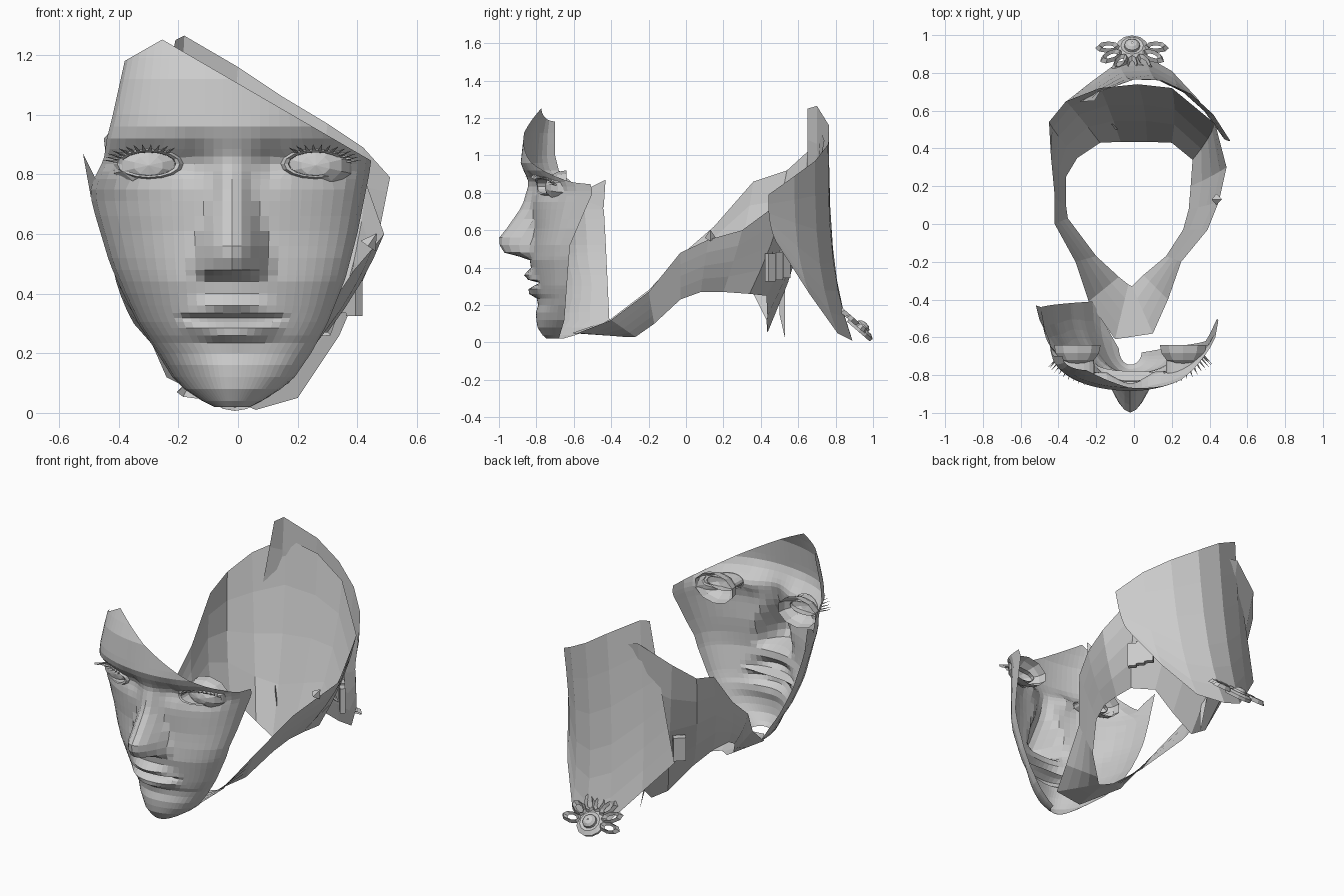
import bpy, bmesh, math
from mathutils import Vector, Matrix

if "Cube" in bpy.data.objects:
    bpy.data.objects.remove(bpy.data.objects["Cube"])

CX = -0.02                                   # symmetry line of the face


def finish(name, bm):
    bmesh.ops.recalc_face_normals(bm, faces=bm.faces)
    me = bpy.data.meshes.new(name)
    bm.to_mesh(me)
    bm.free()
    ob = bpy.data.objects.new(name, me)
    bpy.context.collection.objects.link(ob)
    return ob


def lerp(table, z):
    if z <= table[0][0]:
        return table[0][1]
    for (a, va), (b, vb) in zip(table, table[1:]):
        if z <= b:
            return va + (vb - va) * (z - a) / (b - a)
    return table[-1][1]


def grid(bm, rows, closed=False):
    vs = [[bm.verts.new(p) for p in r] for r in rows]
    n = len(vs[0])
    for a, b in zip(vs, vs[1:]):
        for i in range(n if closed else n - 1):
            j = (i + 1) % n
            bm.faces.new((a[i], a[j], b[j], b[i]))


def bump(d, s):
    return math.exp(-(d / s) ** 2)


# Face profiles over height: centre line, nose, half widths and rim depth per side
CENTRE = [(.02, -.745), (.06, -.79), (.15, -.805), (.22, -.785), (.26, -.805), (.44, -.835),
          (.6, -.82), (.85, -.83), (.95, -.885), (1.13, -.865), (1.27, -.79)]
NOSE = [(.44, 0), (.46, .06), (.48, .14), (.53, .175), (.56, .175), (.73, .05), (.85, .01), (.9, 0)]
NOSE_W = [(.44, .13), (.5, .14), (.6, .12), (.7, .08), (.85, .06)]
W = {-1: [(.02, .06), (.06, .14), (.12, .2), (.2, .25), (.3, .315), (.4, .365), (.5, .41),
          (.7, .47), (.76, .475), (.85, .43), (.92, .42), (1.0, .4), (1.18, .36), (1.27, .34)],
     1: [(.02, .06), (.06, .14), (.12, .21), (.2, .265), (.3, .32), (.45, .38), (.6, .42),
         (.8, .46), (.87, .47), (1.0, .42)]}
RIM = {-1: [(.02, -.66), (.06, -.52), (.12, -.41), (.55, -.43), (.73, -.44), (.82, -.58), (.92, -.68), (1.0, -.7), (1.27, -.7)],
       1: [(.02, -.68), (.12, -.65), (.4, -.63), (.52, -.62), (.8, -.5), (.87, -.52), (1.0, -.65), (1.27, -.7)]}
EYE_X, EYE_Z, EYE_A, EYE_B = .28, .835, .105, .045


def face_y(dx, z):
    s = -1 if dx < 0 else 1
    d = abs(dx)
    w, rim, yc = lerp(W[s], z), lerp(RIM[s], z), lerp(CENTRE, z)
    y = rim - (rim - yc) * math.sqrt(max(0, 1 - (d / w) ** 2))
    y -= lerp(NOSE, z) * max(0, 1 - (d / lerp(NOSE_W, z)) ** 2) ** 1.4
    q = (d / .19) ** 2                       # lips close towards the corners
    zl = (z - .318) * (1 + .6 * q)
    lips = .05 * bump(zl - .034, .024) + .042 * bump(zl + .046, .026) - .045 * bump(zl, .011)
    y -= lips * max(0, 1 - q) ** 1.3
    y += .035 * bump(d - EYE_X, .11) * bump(z - EYE_Z, .05)
    y += .03 * bump(d - .13, .05) * bump(z - .84, .06)
    return y


# Face mask: sheet with eye openings and an oblique cut across the brow
fr = [0, .07, .14, .21, .28, .36, .44, .52, .6, .68, .76, .84, .91, .965, 1]
cols = [-f for f in fr[:0:-1]] + fr
zs = [.02, .04, .08, .12, .16, .2, .235, .26, .285, .305, .318, .335, .36, .4, .44, .46, .48, .52, .56,
      .61, .66, .71, .75, .785, .81, .835, .86, .885, .92, .96, 1.0, 1.06, 1.12, 1.19, 1.27]
bm = bmesh.new()
rows = []
for z in zs:
    rows.append([])
    k = min(1, max(0, (z - .2) / .15))       # inner columns run straight above the chin
    for f in cols:
        w = lerp(W[-1 if f < 0 else 1], z)
        dx = f * (w + k * (.45 - w) * (1 - abs(f)))
        rows[-1].append((CX + dx, face_y(dx, z), z))
grid(bm, rows)
inside = set()
for v in bm.verts:
    s = -1 if v.co.x < CX else 1
    ex, ez = (abs(v.co.x - CX) - EYE_X) / EYE_A, (v.co.z - EYE_Z) / EYE_B
    r = math.hypot(ex, ez)
    if r <= .6:
        inside.add(v)
    elif r < 1.3:                            # snap to the eye rim
        v.co.x = CX + s * (EYE_X + ex / r * EYE_A)
        v.co.z = EYE_Z + ez / r * EYE_B
        v.co.y = face_y(v.co.x - CX, v.co.z)
        inside.add(v)
bmesh.ops.delete(bm, geom=[f for f in bm.faces if all(v in inside for v in f.verts)], context='FACES')
for co, no in (((0, 0, 1.105), (.58, 0, 1)), ((0, 0, 1.397), (-.57, 0, 1))):
    bmesh.ops.bisect_plane(bm, geom=bm.verts[:] + bm.edges[:] + bm.faces[:], plane_co=co,
                           plane_no=no, clear_outer=True)
# pointed tip behind the temple
bm.faces.new([bm.verts.new(p) for p in ((-.52, -.43, .87), (-.5, -.51, .83), (-.47, -.57, .77), (-.493, -.44, .72))])
finish("face_mask", bm)

# Eyes: open-backed eyeball, lid ring and lashes
for s, side in ((-1, "left"), (1, "right")):
    ex = CX + s * EYE_X
    bm = bmesh.new()
    bmesh.ops.create_uvsphere(bm, u_segments=10, v_segments=8, radius=1)
    bmesh.ops.rotate(bm, verts=bm.verts, matrix=Matrix.Rotation(math.pi / 2, 3, 'X'))
    bmesh.ops.delete(bm, geom=[v for v in bm.verts if v.co.y > .01], context='VERTS')
    for v in bm.verts:
        v.co = Vector((ex + v.co.x * .13, -.64 + v.co.y * .115, EYE_Z - .005 + v.co.z * .09))
    finish("eyeball_" + side, bm)

    bm = bmesh.new()
    rings = []
    for k, fwd in ((1.12, 0), (1.0, .018), (.87, .016), (.84, None)):
        ring = []
        for i in range(16):
            a = 2 * math.pi * i / 16
            dx = s * (EYE_X + EYE_A * k * math.cos(a))
            z = EYE_Z + EYE_B * k * math.sin(a)
            ring.append((CX + dx, -.7 if fwd is None else face_y(dx, z) - fwd, z))
        rings.append(ring)
    grid(bm, rings, closed=True)
    finish("eyelids_" + side, bm)

    bm = bmesh.new()
    for i in range(12):
        a = math.radians(5 + 11 * i)
        dx = s * (EYE_X + EYE_A * math.cos(a))
        z = EYE_Z + EYE_B * math.sin(a)
        p = Vector((CX + dx, face_y(dx, z) - .016, z))
        tip = p + Vector((s * .05 * math.cos(a), -.05, .008 + .014 * math.sin(a)))
        v = [bm.verts.new(q) for q in (p - Vector((.007, 0, 0)), p + Vector((.007, 0, 0)),
                                       p + Vector((0, .004, .008)), tip)]
        for t in ((0, 1, 3), (1, 2, 3), (2, 0, 3)):
            bm.faces.new([v[j] for j in t])
    finish("eyelashes_" + side, bm)

# Collar: funnel round the neck, (upper edge, lower edge) at each station
COLLAR = [((-.1, -.61, .05), (-.03, -.32, .03)), ((-.24, -.41, .12), (-.08, -.28, .04)),
          ((-.31, -.2, .28), (-.2, -.17, .13)), ((-.42, 0, .49), (-.35, .03, .3)),
          ((-.42, .15, .62), (-.36, .1, .34)), ((-.44, .36, .86), (-.36, .25, .35)),
          ((-.45, .54, .92), (-.3, .35, .28)), ((-.36, .65, 1.02), (-.18, .43, .12)),
          ((-.18, .72, 1.13), (-.07, .435, .05)), ((.02, .74, 1.08), (.07, .435, .14)),
          ((.2, .72, .97), (.2, .43, .25)), ((.43, .53, .77), (.31, .34, .26)),
          ((.49, .3, .6), (.3, .2, .27)), ((.45, .12, .55), (.29, .08, .27)),
          ((.39, -.03, .48), (.26, -.03, .23)), ((.25, -.2, .27), (.17, -.17, .1)),
          ((.18, -.4, .12), (.05, -.27, .03)), ((.1, -.58, .05), (-.01, -.33, .03))]
bm = bmesh.new()
rows = []
for t in (0, .25, .5, .75, 1):
    row = []
    for hi, lo in COLLAR:
        hi, lo = Vector(hi), Vector(lo)
        p = hi.lerp(lo, t)
        out = Vector((p.x, p.y - .15, 0)).normalized()
        if p.y > 0:
            p += out * .2 * (hi.z - lo.z) * t * (1 - t)
        row.append(p)
    rows.append(row)
grid(bm, rows, closed=True)
finish("neck_collar", bm)

# Back shell: (top, bottom) of each vertical strip, flaring out at the foot
SHELL = [((-.21, .65, 1.25), (-.37, .64, .42)), ((-.18, .7, 1.265), (-.23, .75, .25)),
         ((0, .765, 1.16), (-.08, .86, .07)), ((.15, .76, 1.06), (.06, .89, .01)),
         ((.3, .69, .97), (.2, .81, .05)), ((.42, .58, .89), (.34, .66, .26)),
         ((.51, .44, .79), (.46, .48, .54))]
bm = bmesh.new()
rows = []
for t in (0, .2, .4, .6, .75, .88, 1):
    row = []
    for a, b in SHELL:
        p = Vector(a).lerp(Vector(b), t)
        p.y = a[1] + (b[1] - a[1]) * t ** 3
        row.append(p)
    rows.append(row)
grid(bm, rows)
finish("back_shell", bm)

# Flower: looped petals fanned over a disc with a domed centre
frame = Matrix.Translation((-.01, .928, .066)) @ Matrix(((-1, 0, 0), (0, -.75, .65), (0, .65, .75))).to_4x4()
bm = bmesh.new()
for i in range(7):
    turn = frame @ Matrix.Rotation(math.radians(30 * i), 4, 'Z')
    rings = []
    for k, h in ((1, 0), (.75, .025), (.45, .005)):
        rings.append([turn @ Vector((.125 + .07 * k * math.cos(a), .034 * k * math.sin(a), h + .005))
                      for a in (math.tau * j / 8 for j in range(8))])
    grid(bm, rings, closed=True)
finish("flower_petals", bm)
bm = bmesh.new()
rings = []
for r, h in ((.08, -.01), (.085, .01), (.06, .025), (.042, .02), (.04, .035), (.025, .048), (.004, .052)):
    rings.append([frame @ Vector((r * math.cos(a), r * math.sin(a), h))
                  for a in (math.tau * j / 12 for j in range(12))])
grid(bm, rings, closed=True)
finish("flower_centre", bm)


# Buckles: stacked blocks on both sides of the collar
def block(name, loc, size, angle):
    bm = bmesh.new()
    bmesh.ops.create_cube(bm, size=1, matrix=Matrix.Translation(loc) @
                          Matrix.Rotation(angle, 4, 'Z') @ Matrix.Diagonal((*size, 1)))
    finish(name, bm)


for i in range(3):
    block(f"buckle_right_{i + 1}", (.39 - .03 * i, .45 + .04 * i, .4 + .01 * i), (.03, .05, .15), .7)
block("buckle_left", (-.34, .55, .47), (.04, .07, .14), -.8)

# Strap tail and pointed stud
bm = bmesh.new()
bm.faces.new([bm.verts.new(p) for p in ((-.1, .5, .3), (-.12, .53, .32), (-.06, .53, .02), (-.08, .5, .15))])
finish("strap_tail", bm)
bm = bmesh.new()
bmesh.ops.create_cone(bm, cap_ends=True, segments=4, radius1=.03, radius2=.002, depth=.05,
                      matrix=Matrix.Translation((.45, .13, .58)) @ Matrix.Rotation(.6, 4, 'Y'))
finish("collar_stud", bm)
